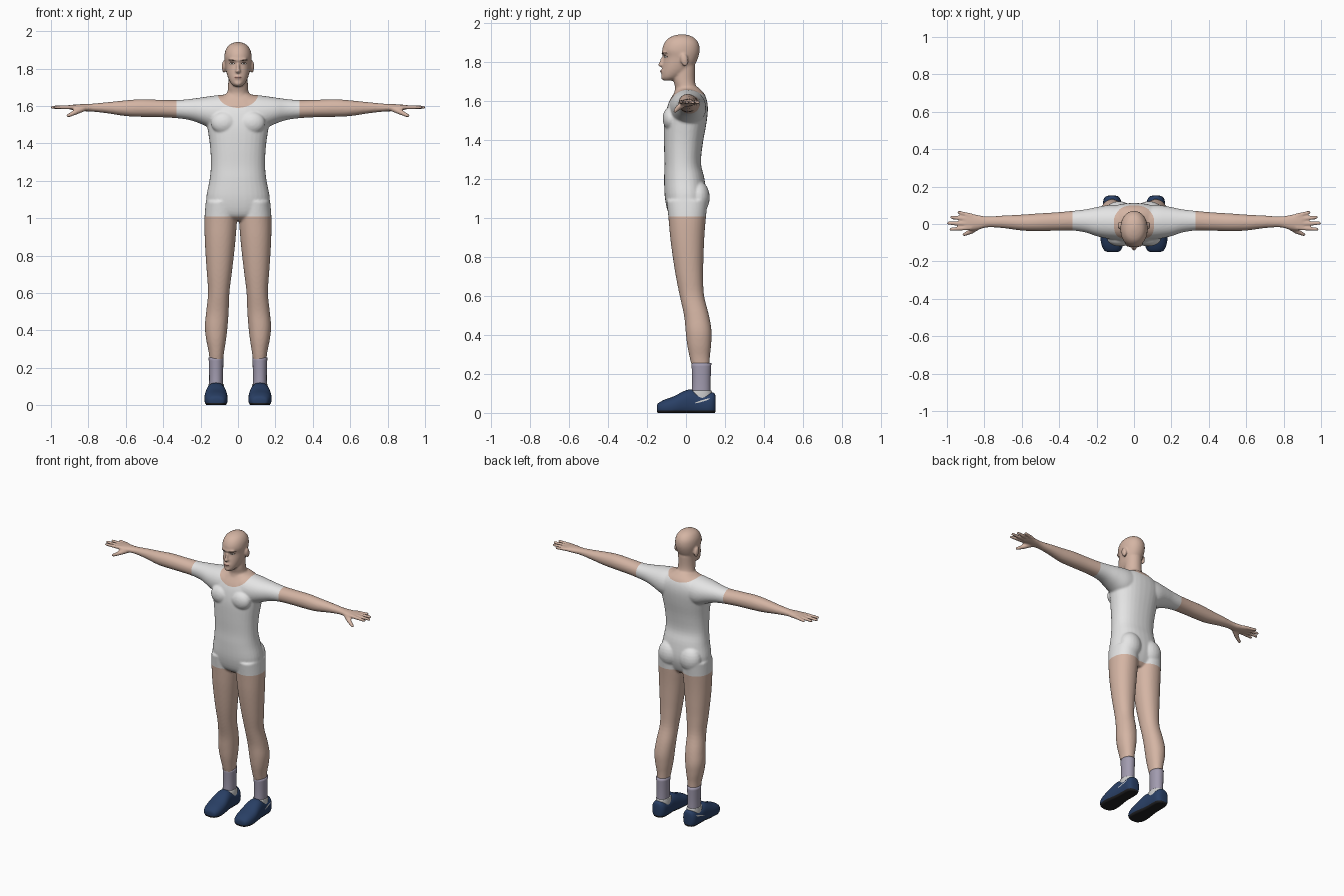
import bpy, bmesh, math
from mathutils import Vector, Matrix
from mathutils.bvhtree import BVHTree

cube = bpy.data.objects.get("Cube")
if cube:
    bpy.data.objects.remove(cube, do_unlink=True)


def material(name, r, g, b):
    m = bpy.data.materials.new(name)
    m.use_nodes = True
    m.diffuse_color = (r, g, b, 1)
    node = next(n for n in m.node_tree.nodes if n.type == 'BSDF_PRINCIPLED')
    node.inputs["Base Color"].default_value = (r, g, b, 1)
    node.inputs["Roughness"].default_value = 0.7
    return m


SKIN = material("skin", 0.66, 0.46, 0.37)
SHIRT = material("white cloth", 0.78, 0.78, 0.78)
SOCK = material("sock lilac grey", 0.36, 0.33, 0.43)
SHOE = material("shoe navy", 0.022, 0.05, 0.13)
SOLE = material("sole black", 0.015, 0.015, 0.017)
TRIM = material("shoe trim", 0.6, 0.6, 0.6)
DARK = material("brow dark", 0.035, 0.022, 0.016)
EYE = material("eye white", 0.7, 0.68, 0.66)
LIP = material("lip", 0.45, 0.24, 0.2)


def finish(bm, name, *mats):
    mesh = bpy.data.meshes.new(name)
    bm.to_mesh(mesh)
    bm.free()
    for m in mats:
        mesh.materials.append(m)
    mesh.polygons.foreach_set("use_smooth", [True] * len(mesh.polygons))
    obj = bpy.data.objects.new(name, mesh)
    bpy.context.scene.collection.objects.link(obj)
    return obj


def spline(rows, steps=4):
    """Catmull-Rom interpolation of section rows."""
    out = []
    for i in range(len(rows) - 1):
        p = [rows[max(0, min(len(rows) - 1, i + k))] for k in (-1, 0, 1, 2)]
        for j in range(steps):
            t = j / steps
            out.append([0.5 * (2 * b + (c - a) * t + (2 * a - 5 * b + 4 * c - d) * t * t
                               + (3 * b - a - 3 * c + d) * t ** 3) for a, b, c, d in zip(*p)])
    return out + [rows[-1]]


def loft(bm, axis, rows, side=1, power=2.3, floor=-1, count=32):
    """Skin rounded sections (position, low, high, low, high) along an axis."""
    rings = []
    for t, a0, a1, b0, b1 in spline(rows):
        ring = []
        for k in range(count):
            w = 2 * math.pi * k / count
            c, s = (math.copysign(abs(f(w)) ** (2 / power), f(w)) for f in (math.cos, math.sin))
            a, b = (a0 + a1 + (a1 - a0) * c) / 2, (b0 + b1 + (b1 - b0) * s) / 2
            x, y, z = {'x': (t, a, b), 'y': (a, t, b), 'z': (a, b, t)}[axis]
            ring.append(bm.verts.new((x * side, y, max(z, floor))))
        rings.append(ring)
    faces = [bm.faces.new((p[k], p[(k + 1) % count], q[(k + 1) % count], q[k]))
             for p, q in zip(rings, rings[1:]) for k in range(count)]
    faces += [bm.faces.new(rings[0]), bm.faces.new(rings[-1])]
    bmesh.ops.recalc_face_normals(bm, faces=faces)


def blob(bm, centre, size, tilt=0):
    m = Matrix.Translation(centre) @ Matrix.Rotation(tilt, 4, 'X') @ Matrix.Diagonal((*size, 1))
    bmesh.ops.create_uvsphere(bm, u_segments=20, v_segments=12, radius=1, matrix=m)


def limb(bm, p, q, r0, r1):
    """Tapered round-ended rod."""
    p, q = Vector(p), Vector(q)
    turn = (q - p).to_track_quat('Z', 'Y').to_matrix().to_4x4()
    bmesh.ops.create_cone(bm, cap_ends=True, segments=14, radius1=r0, radius2=r1,
                          depth=(q - p).length, matrix=Matrix.Translation((p + q) / 2) @ turn)
    blob(bm, p, (r0,) * 3)
    blob(bm, q, (r1,) * 3)


def cut(bm, f):
    """Split the faces cleanly along f = 0."""
    new = []
    for e in list(bm.edges):
        a, b = f(e.verts[0].co), f(e.verts[1].co)
        if a * b < 0:
            new.append(bmesh.utils.edge_split(e, e.verts[0], a / (a - b))[1])
    bmesh.ops.connect_verts(bm, verts=new)


def patch(name, tree, centre, u, v, direction, mat, lift=0.0015):
    """Thin elliptical plate draped on a surface."""
    bm = bmesh.new()
    bmesh.ops.create_grid(bm, x_segments=12, y_segments=6, size=1)
    d, c, u, v = (Vector(k) for k in (direction, centre, u, v))
    for vert in bm.verts:
        x, y = vert.co.x, vert.co.y
        start = c + u * (x * math.sqrt(1 - y * y / 2)) + v * (y * math.sqrt(1 - x * x / 2)) - d
        hit = tree.ray_cast(start, d)[0]
        vert.co = (hit or c) - d * lift
    bmesh.ops.recalc_face_normals(bm, faces=bm.faces)
    finish(bm, name, mat)


# Body: head, neck and torso
bm = bmesh.new()
loft(bm, 'z', [(1.704, -.018, .018, -.112, -.07), (1.72, -.037, .037, -.124, -.03),
               (1.75, -.053, .053, -.124, .015), (1.785, -.063, .063, -.119, .045),
               (1.825, -.069, .069, -.113, .063), (1.86, -.073, .073, -.122, .07),
               (1.895, -.068, .068, -.112, .065), (1.922, -.052, .052, -.09, .045),
               (1.936, -.03, .03, -.06, .018), (1.942, -.008, .008, -.03, -.01)], power=2.1)
loft(bm, 'z', [(1.58, -.09, .09, -.06, .09), (1.63, -.075, .075, -.062, .075),
               (1.67, -.058, .058, -.056, .054), (1.71, -.053, .053, -.065, .046),
               (1.78, -.052, .052, -.06, .048)], power=2)
loft(bm, 'z', [(.985, -.08, .08, -.05, .06), (1.02, -.15, .15, -.088, .085),
               (1.1, -.17, .17, -.108, .105), (1.2, -.153, .153, -.112, .095),
               (1.28, -.145, .145, -.11, .077), (1.38, -.149, .149, -.113, .086),
               (1.48, -.163, .163, -.113, .104), (1.55, -.175, .175, -.102, .112),
               (1.6, -.165, .165, -.085, .108), (1.64, -.115, .115, -.062, .092),
               (1.672, -.05, .05, -.045, .06)])

# Face: nose, brow ridge, lips, chin
blob(bm, (0, -.122, 1.805), (.009, .013, .032), -.35)
blob(bm, (0, -.128, 1.786), (.014, .016, .011))
blob(bm, (0, -.106, 1.846), (.05, .02, .012))
blob(bm, (0, -.118, 1.752), (.022, .014, .012))
blob(bm, (0, -.113, 1.722), (.022, .016, .015))

for s in (1, -1):
    # Ears, chest and seat
    blob(bm, (s * .075, -.008, 1.81), (.012, .02, .034), .2)
    blob(bm, (s * .075, -.078, 1.51), (.07, .042, .06))
    blob(bm, (s * .08, .062, 1.105), (.075, .06, .085))
    # Shoulder, arm and palm
    loft(bm, 'x', [(.06, -.085, .1, 1.47, 1.662), (.13, -.08, .102, 1.475, 1.655),
                   (.2, -.065, .09, 1.505, 1.645), (.26, -.045, .078, 1.525, 1.637),
                   (.33, -.035, .07, 1.535, 1.631), (.42, -.036, .062, 1.54, 1.633),
                   (.52, -.038, .056, 1.542, 1.636), (.6, -.035, .05, 1.546, 1.63),
                   (.7, -.022, .045, 1.561, 1.62), (.78, -.018, .04, 1.57, 1.612),
                   (.83, -.029, .047, 1.572, 1.61), (.87, -.034, .055, 1.576, 1.608),
                   (.9, -.032, .054, 1.582, 1.605)], s, 2.1)
    # Fingers and thumb
    for y0, y1, tip in ((.045, .062, .936), (.024, .036, .975), (.001, .004, .992), (-.021, -.028, .978)):
        limb(bm, (s * .87, y0, 1.594), (s * tip, y1, 1.593), .0125, .0095)
    limb(bm, (s * .83, -.012, 1.585), (s * .875, -.042, 1.564), .017, .014)
    limb(bm, (s * .875, -.042, 1.564), (s * .908, -.056, 1.548), .0135, .01)
    # Legs
    loft(bm, 'z', [(.1, .085, .148, .04, .12), (.2, .083, .15, .038, .12), (.28, .075, .156, .02, .122),
                   (.35, .064, .17, .006, .129), (.42, .056, .177, -.002, .131), (.5, .05, .17, -.01, .118),
                   (.6, .046, .16, -.032, .093), (.7, .034, .166, -.052, .088), (.8, .022, .173, -.068, .09),
                   (.9, .012, .178, -.081, .094), (1.0, .006, .179, -.09, .102),
                   (1.09, .015, .172, -.1, .112)], s, 2.15)

# Fuse into one smooth skin
body = finish(bm, "body_source")
remesh = body.modifiers.new("fuse", 'REMESH')
remesh.mode, remesh.voxel_size = 'VOXEL', 0.0062
soften = body.modifiers.new("soften", 'SMOOTH')
soften.factor, soften.iterations = 0.5, 5
evaluated = body.evaluated_get(bpy.context.evaluated_depsgraph_get())
bm = bmesh.new()
bm.from_mesh(evaluated.to_mesh())
evaluated.to_mesh_clear()
bpy.data.objects.remove(body, do_unlink=True)
tree = BVHTree.FromBMesh(bm)


# Shirt area: neckline, sleeve ends and leg openings
def neckline(p):
    depth = min(.08, max(.045, .062 - .3 * p.y))
    return (p.x / .11) ** 2 + (max(0, 1.67 - p.z) / depth) ** 2 - 1


edges = (neckline, lambda p: .33 - abs(p.x), lambda p: p.z - 1.008)
for f in edges:
    cut(bm, f)
for face in bm.faces:
    p = face.calc_center_median()
    face.material_index = int(all(f(p) > 0 for f in edges))
finish(bm, "body_with_shirt", SKIN, SHIRT)

# Painted face details
front = (0, 1, 0)
for s, side in ((1, "left"), (-1, "right")):
    patch(side + "_eyebrow", tree, (s * .033, -.1, 1.845), (.019, 0, s * .001), (0, 0, .0032), front, DARK)
    patch(side + "_eye_line", tree, (s * .032, -.1, 1.827), (.015, 0, 0), (0, 0, .006), front, DARK)
    patch(side + "_eye", tree, (s * .032, -.1, 1.826), (.012, 0, 0), (0, 0, .0042), front, EYE, .0025)
    patch(side + "_pupil", tree, (s * .032, -.1, 1.826), (.0042, 0, 0), (0, 0, .0042), front, DARK, .0035)
patch("lips", tree, (0, -.1, 1.752), (.021, 0, 0), (0, 0, .006), front, LIP)
patch("mouth_line", tree, (0, -.1, 1.753), (.02, 0, 0), (0, 0, .0012), front, DARK, .0025)

for s, side in ((1, "left"), (-1, "right")):
    # Sock
    bm = bmesh.new()
    loft(bm, 'z', [(.08, .08, .155, .028, .127), (.16, .08, .154, .032, .126),
                   (.256, .077, .157, .028, .13)], s, 2.1)
    finish(bm, side + "_sock", SOCK)
    # Shoe lining
    bm = bmesh.new()
    loft(bm, 'z', [(.06, .072, .16, .01, .138), (.095, .074, .159, .012, .135),
                   (.114, .077, .157, .02, .131)], s, 2.1)
    finish(bm, side + "_shoe_lining", TRIM)
    # Shoe with dark sole
    bm = bmesh.new()
    loft(bm, 'y', [(-.15, .09, .138, .012, .036), (-.142, .072, .158, -.004, .05),
                   (-.11, .058, .174, -.015, .068), (-.06, .055, .18, -.015, .086),
                   (-.01, .06, .175, -.015, .112), (.03, .066, .17, -.015, .12),
                   (.08, .068, .166, -.015, .1), (.125, .07, .164, -.015, .105),
                   (.146, .083, .152, -.005, .1), (.152, .1, .135, .015, .08)], s, 2.4, 0.0)
    shoe_tree = BVHTree.FromBMesh(bm)
    cut(bm, lambda p: p.z - .012)
    for face in bm.faces:
        face.material_index = int(face.calc_center_median().z < .012)
    finish(bm, side + "_shoe", SHOE, SOLE)
    patch(side + "_shoe_stripe", shoe_tree, (s * .17, .085, .062), (0, .04, .012), (0, -.001, .004),
          (-s, 0, 0), TRIM)
